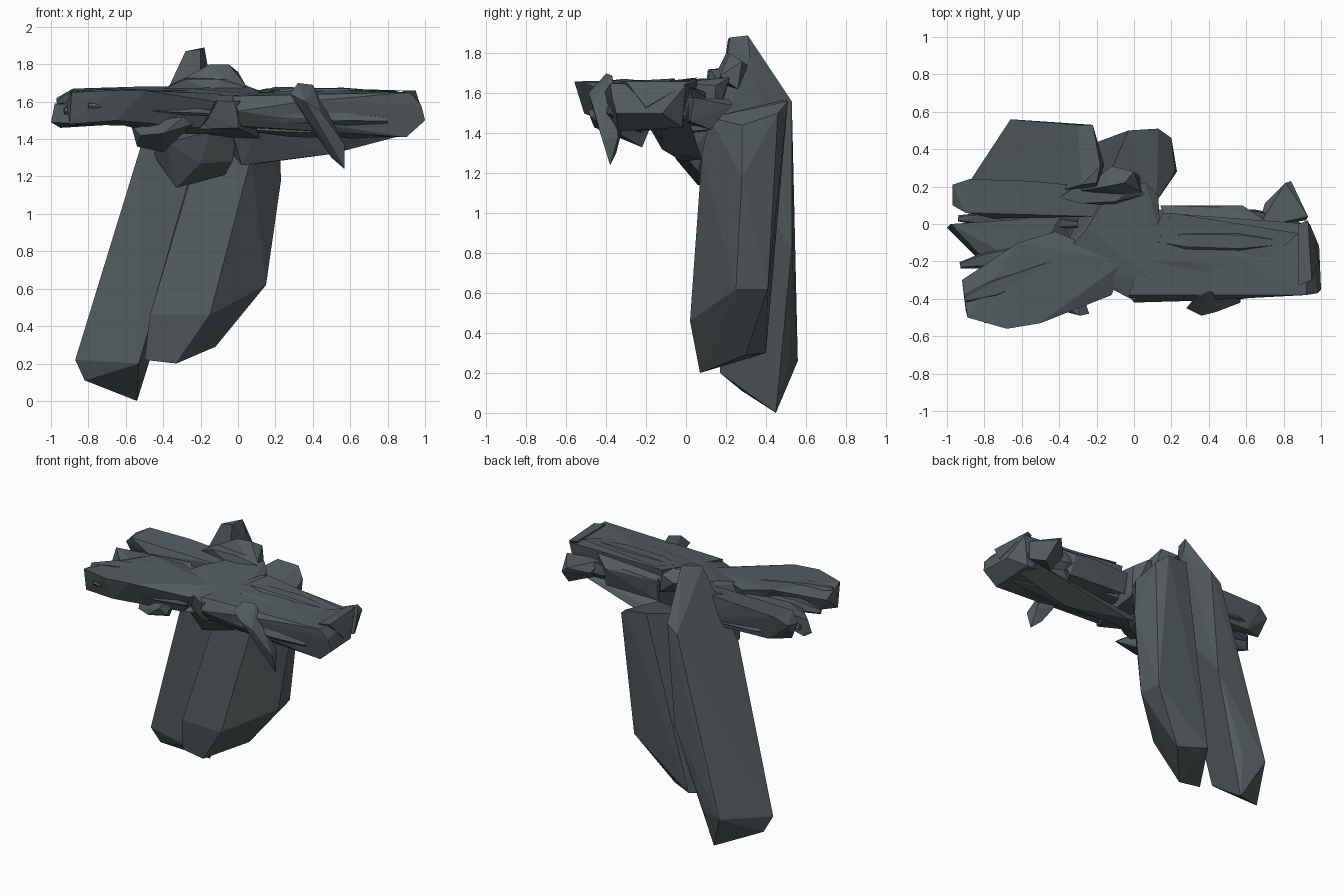
import bpy, bmesh, math, random
from mathutils import Vector

random.seed(4)
slate = bpy.data.materials.new("slate_grey")
slate.diffuse_color = (0.088, 0.108, 0.115, 1)


def rock(name, pts):
    """Faceted stone: the hull of a few corner points."""
    bm = bmesh.new()
    for p in pts:
        bm.verts.new(p)
    res = bmesh.ops.convex_hull(bm, input=bm.verts[:])
    loose = [v for v in bm.verts if not v.link_faces]
    bmesh.ops.delete(bm, geom=loose, context='VERTS')
    bmesh.ops.dissolve_limit(bm, angle_limit=math.radians(4),
                             verts=bm.verts[:], edges=bm.edges[:])
    bmesh.ops.recalc_face_normals(bm, faces=bm.faces[:])
    me = bpy.data.meshes.new(name)
    bm.to_mesh(me)
    bm.free()
    me.materials.append(slate)
    ob = bpy.data.objects.new(name, me)
    bpy.context.collection.objects.link(ob)
    return ob


def splinter(name, a, b, width, height):
    """Long tapered splinter of stone between two points."""
    a, b = Vector(a), Vector(b)
    side = (b - a).cross(Vector((0, 0, 1))).normalized()
    pts = []
    for t, s in ((0, 0.35), (0.25, 0.95), (0.7, 1.0), (1, 0.4)):
        c = a.lerp(b, t)
        for u, v in ((-1, -0.3), (-0.6, 1), (0.6, 0.8), (1, -0.2), (0, -1)):
            k = s * random.uniform(0.8, 1.1) / 2
            pts.append(c + side * (u * width * k) + Vector((0, 0, v * height * k)))
    return rock(name, pts)


# Leaning pillar: tall rear-left slab
rock("pillar_left_slab", [
    (-.87, .24, .22), (-.82, .28, .11), (-.53, .17, .20), (-.54, .45, 0), (-.52, .46, .1),
    (-.66, .56, .26), (-.50, .52, .27), (-.28, .53, .83), (-.52, .14, 1.36), (-.36, .20, 1.68),
    (-.28, .21, 1.87), (-.18, .31, 1.89), (-.20, .22, 1.88), (-.16, .32, 1.78),
    (-.22, .53, 1.56), (-.30, .53, 1.5), (-.20, .14, 1.35)])
# Leaning pillar: broad front-right slab
rock("pillar_right_slab", [
    (-.50, .08, .22), (-.33, .07, .20), (-.47, .03, .46), (-.15, .02, .46), (-.12, .30, .29),
    (-.30, .40, .30), (.15, .25, .62), (.13, .41, .62), (.23, .28, 1.18), (.22, .28, 1.44),
    (.20, .46, 1.50), (.13, .51, 1.56), (-.03, .50, 1.57), (.07, .08, 1.30), (-.22, .08, 1.30),
    (.12, .12, 1.48), (-.18, .15, 1.48)])

# Left arm: front slab, pointed middle slab, rear beam
rock("left_front_slab", [
    (-.92, -.30, 1.60), (-.89, -.50, 1.65), (-.68, -.56, 1.66), (-.50, -.53, 1.66),
    (-.12, -.38, 1.60), (-.05, -.20, 1.64), (-.42, -.04, 1.64), (-.62, -.10, 1.67),
    (-.90, -.46, 1.48), (-.65, -.51, 1.50), (-.20, -.34, 1.46), (-.40, -.10, 1.47),
    (-.85, -.30, 1.51)])
rock("left_middle_slab", [
    (-1.0, -.02, 1.49), (-.98, 0, 1.59), (-.80, -.19, 1.56), (-.82, -.20, 1.48),
    (-.55, -.24, 1.60), (-.40, .04, 1.62), (-.95, 0, 1.46), (-.30, -.15, 1.50)])
rock("left_rear_beam", [
    (-.97, .10, 1.60), (-.97, .21, 1.62), (-.88, .24, 1.67), (-.90, .06, 1.66),
    (-.75, .03, 1.60), (-.55, .23, 1.68), (-.25, .20, 1.68), (-.20, .04, 1.66),
    (-.95, .14, 1.50), (-.80, .20, 1.48), (-.25, .20, 1.46), (-.30, .05, 1.47),
    (0, .12, 1.62), (0, .14, 1.5)])

# Central hub joining the arms and the pillar
rock("centre_hub", [
    (-.40, -.20, 1.62), (-.25, -.02, 1.67), (-.18, -.26, 1.63), (0, -.41, 1.60),
    (.10, -.30, 1.64), (.14, -.05, 1.65), (.13, .15, 1.64), (.06, .22, 1.68), (-.1, .22, 1.68),
    (-.30, -.20, 1.45), (0, -.38, 1.46), (.12, -.10, 1.40), (.13, .13, 1.42), (-.25, .14, 1.40)])

# Right arm: main block, lower ledge and end stones
rock("right_arm", [
    (-.03, -.38, 1.63), (0, -.42, 1.55), (.35, -.41, 1.60), (.60, -.37, 1.62), (.92, -.38, 1.65),
    (.98, -.37, 1.58), (1.0, -.35, 1.50), (.99, -.12, 1.50), (.94, 0, 1.64), (.60, .02, 1.66),
    (.15, .06, 1.67), (0, -.36, 1.47), (.55, -.35, 1.44), (.90, -.34, 1.41), (.90, -.02, 1.43),
    (.15, .02, 1.44)])
rock("right_rear_ledge", [
    (.14, .10, 1.60), (.45, .09, 1.61), (.58, .10, 1.58), (.70, .02, 1.63), (.20, -.05, 1.66),
    (.15, .08, 1.45), (.60, .06, 1.44), (.50, -.10, 1.42)])
rock("right_lower_ledge", [
    (-.03, -.08, 1.43), (-.03, .05, 1.32), (.02, -.02, 1.26), (.12, .08, 1.27), (.50, -.12, 1.32),
    (.88, -.12, 1.42), (.85, .02, 1.45), (.50, .05, 1.36), (.10, -.14, 1.44), (.60, -.20, 1.46)])
rock("right_rear_spike", [
    (.84, .23, 1.54), (.81, .22, 1.57), (.70, .11, 1.52), (.66, -.02, 1.58), (.93, .04, 1.58),
    (.92, .02, 1.46), (.72, 0, 1.45), (.86, .12, 1.42)])
rock("right_end_cap", [
    (.88, -.33, 1.66), (.95, -.30, 1.66), (.99, -.20, 1.53), (.93, .02, 1.66), (.88, .0, 1.66),
    (.90, -.2, 1.45)])
rock("right_top_wedge", [
    (.10, -.20, 1.65), (.30, -.20, 1.66), (.52, -.31, 1.64), (.66, -.24, 1.65), (.88, -.05, 1.66),
    (.60, -.02, 1.67), (.20, .06, 1.68), (.4, -.2, 1.55)])

# Loose shard leaning on the front of the right arm
rock("front_hanging_shard", [
    (.28, -.45, 1.64), (.32, -.40, 1.70), (.40, -.37, 1.69), (.36, -.49, 1.60), (.44, -.47, 1.55),
    (.57, -.42, 1.37), (.57, -.38, 1.24), (.50, -.35, 1.30), (.42, -.32, 1.42), (.55, -.34, 1.38)])

# Stones hanging below the hub
rock("lower_centre_stone", [
    (-.45, .02, 1.32), (-.43, .05, 1.28), (-.33, .06, 1.14), (-.30, .10, 1.15), (-.07, .06, 1.21),
    (-.03, .0, 1.28), (0, -.08, 1.45), (-.15, -.12, 1.44), (-.38, -.08, 1.38), (-.2, -.05, 1.27),
    (-.40, .12, 1.46), (0, .12, 1.42)])
rock("lower_left_stone", [
    (-.57, -.30, 1.47), (-.54, -.28, 1.36), (-.40, -.22, 1.33), (-.30, -.36, 1.43),
    (-.24, -.48, 1.48), (-.29, -.49, 1.52), (-.40, -.46, 1.43), (-.52, -.40, 1.42),
    (-.35, -.15, 1.50), (-.55, -.18, 1.50)])

# Small stones stacked on top beside the pillar tip
rock("top_stone", [
    (-.28, .18, 1.73), (-.15, .20, 1.80), (-.05, .22, 1.80), (0, .28, 1.76), (.04, .17, 1.69),
    (.03, .26, 1.62), (-.12, .31, 1.74), (-.25, .14, 1.66), (-.02, .14, 1.68)])
rock("top_ledge_stone", [
    (-.40, .14, 1.67), (-.28, .11, 1.72), (-.10, .12, 1.72), (.07, .16, 1.67), (0, .20, 1.72),
    (-.28, .22, 1.73), (-.1, .1, 1.64), (-.35, .2, 1.62)])

# Thin splinters that break up the layered surfaces
layers = [
    ((-.90, -.40, 1.64), (-.30, -.18, 1.63), .12, .07),
    ((-.93, -.22, 1.55), (-.45, -.12, 1.60), .10, .10),
    ((-.94, .03, 1.53), (-.30, .0, 1.58), .10, .10),
    ((-.80, -.52, 1.58), (-.15, -.37, 1.54), .06, .08),
    ((-.90, .16, 1.55), (-.20, .14, 1.49), .14, .10),
    ((-.70, -.36, 1.51), (-.05, -.20, 1.45), .16, .10),
    ((.05, -.39, 1.53), (.80, -.36, 1.50), .06, .09),
    ((.12, -.08, 1.65), (.75, -.10, 1.65), .12, .05),
    ((.55, .06, 1.53), (.90, -.02, 1.50), .10, .12),
    ((.10, -.25, 1.45), (.85, -.22, 1.43), .16, .08),
]
for i, args in enumerate(layers):
    splinter(f"splinter_{i + 1}", *args)
